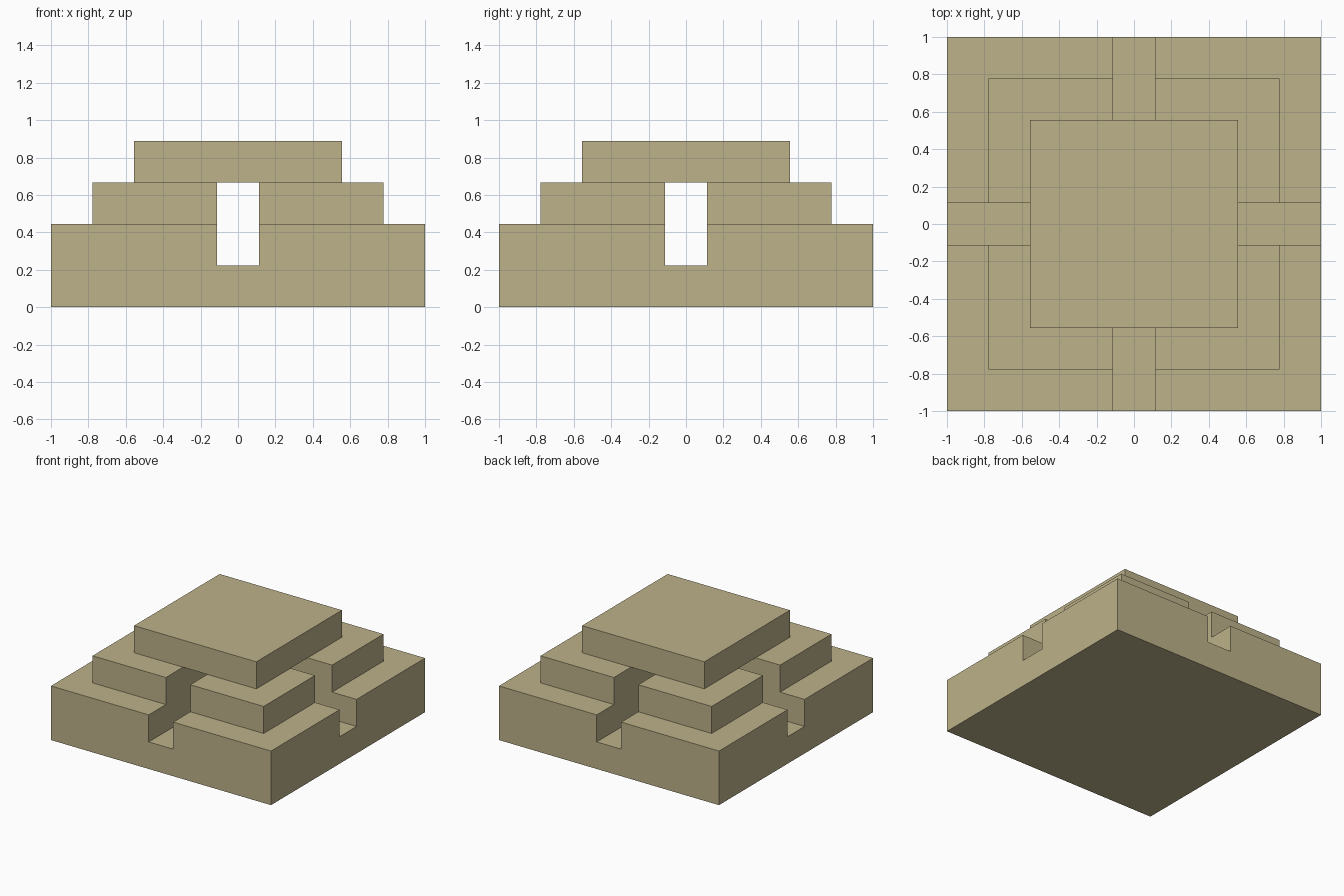
import bpy
import bmesh

default = bpy.data.objects.get("Cube")
if default:
    bpy.data.objects.remove(default, do_unlink=True)

U = 2 / 9  # height of one step

stone = bpy.data.materials.new("sand_stone")
stone.use_nodes = True
colour = (0.509, 0.445, 0.254, 1)
stone.diffuse_color = colour
stone.node_tree.nodes["Principled BSDF"].inputs["Base Color"].default_value = colour


def prism(name, outline, bottom, top):
    """Extrude a flat outline between two heights."""
    bm = bmesh.new()
    face = bm.faces.new([bm.verts.new((x, y, bottom)) for x, y in outline])
    ext = bmesh.ops.extrude_face_region(bm, geom=[face])
    moved = [v for v in ext["geom"] if isinstance(v, bmesh.types.BMVert)]
    bmesh.ops.translate(bm, verts=moved, vec=(0, 0, top - bottom))
    bmesh.ops.recalc_face_normals(bm, faces=bm.faces)
    mesh = bpy.data.meshes.new(name)
    bm.to_mesh(mesh)
    bm.free()
    mesh.materials.append(stone)
    obj = bpy.data.objects.new(name, mesh)
    bpy.context.collection.objects.link(obj)
    return obj


def square(r):
    return [(-r, -r), (r, -r), (r, r), (-r, r)]


# Stepped tiers
base = prism("base_tier", square(1), 0, 2 * U)
middle = prism("middle_tier", square(3.5 * U), 2 * U, 3 * U)
cap = prism("top_slab", square(2.5 * U), 3 * U, 4 * U)

# Cross-shaped passage through the two lower tiers
w, r = U / 2, 1.5
arm = [(w, w), (w, r), (-w, r)]
cross = []
for _ in range(4):
    cross += arm
    arm = [(-y, x) for x, y in arm]
cutter = prism("passage_cutter", cross, U, 5 * U)
cutter.hide_render = True
cutter.display_type = 'WIRE'

for tier in (base, middle):
    mod = tier.modifiers.new("passage", 'BOOLEAN')
    mod.operation = 'DIFFERENCE'
    mod.solver = 'EXACT'
    mod.object = cutter
    bpy.context.view_layer.objects.active = tier
    bpy.ops.object.modifier_apply(modifier=mod.name)

bpy.data.objects.remove(cutter, do_unlink=True)
